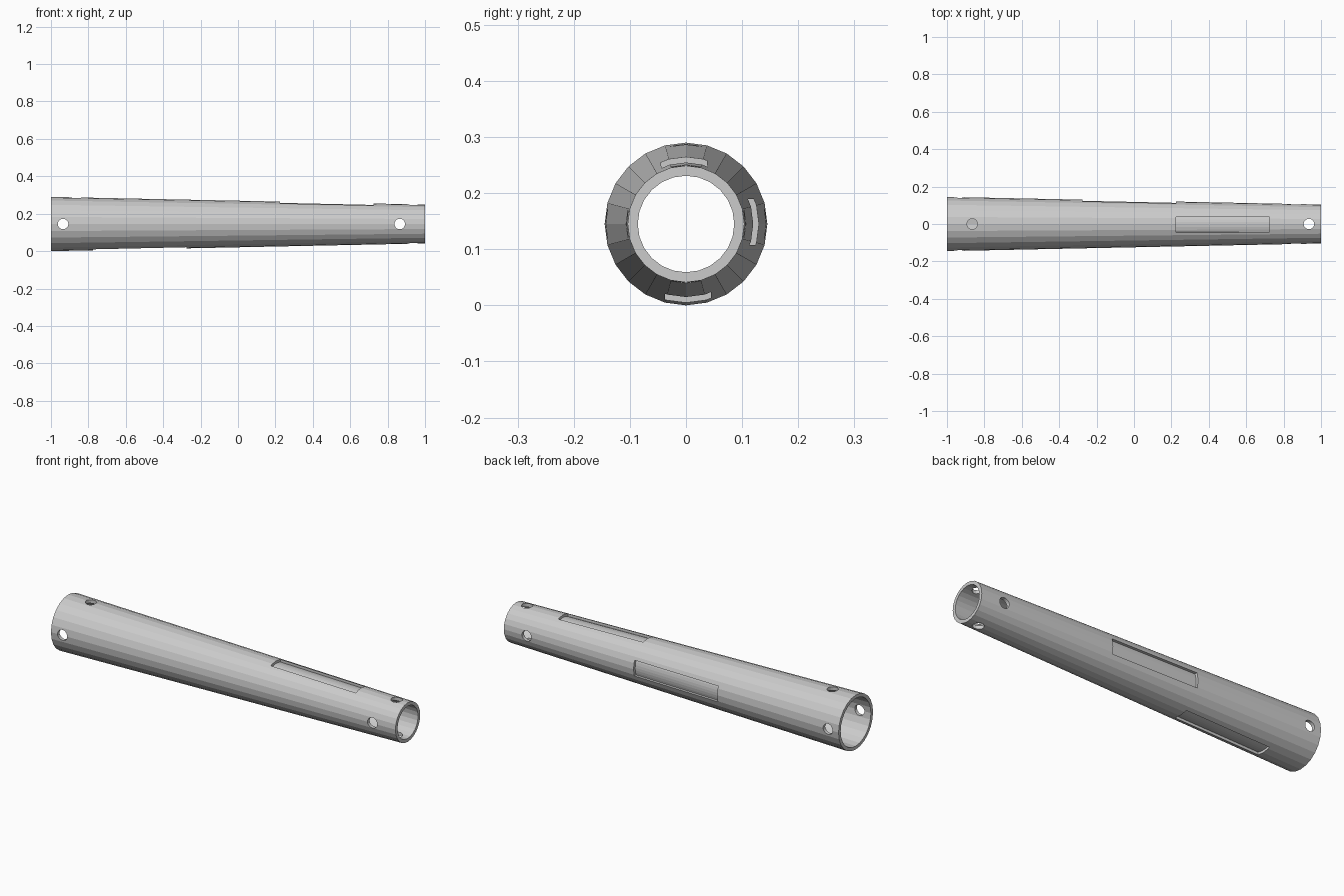
import bpy, bmesh, math
from mathutils import Matrix, Vector

default = bpy.data.objects.get("Cube")
if default:
    bpy.data.objects.remove(default, do_unlink=True)

SIDES = 24
AXIS_Z = 0.145
R_BIG, R_SMALL = 0.145, 0.104
WALL, SLOT_DEPTH, SLOT_HALF = 0.018, 0.014, 0.041

grey = bpy.data.materials.new("grey_metal")
grey.use_nodes = True
colour = (0.6, 0.6, 0.6, 1)
grey.diffuse_color = colour
grey.node_tree.nodes["Principled BSDF"].inputs["Base Color"].default_value = colour


def radius_at(x):
    return R_BIG + (R_SMALL - R_BIG) * (x + 1) / 2


def loft(bm, loops, closed=False):
    """Join equal loops of points with quads, capped unless closed."""
    rings = [[bm.verts.new(p) for p in loop] for loop in loops]
    n = len(rings[0])
    pairs = list(zip(rings, rings[1:]))
    if closed:
        pairs.append((rings[-1], rings[0]))
    else:
        bm.faces.new(rings[0])
        bm.faces.new(rings[-1])
    for a, b in pairs:
        for i in range(n):
            j = (i + 1) % n
            bm.faces.new((a[i], a[j], b[j], b[i]))


def make_object(name, bm):
    bmesh.ops.recalc_face_normals(bm, faces=bm.faces[:])
    mesh = bpy.data.meshes.new(name)
    bm.to_mesh(mesh)
    bm.free()
    mesh.materials.append(grey)
    obj = bpy.data.objects.new(name, mesh)
    bpy.context.scene.collection.objects.link(obj)
    return obj


def ring(x, r):
    angles = [math.tau * i / SIDES for i in range(SIDES)]
    return [Vector((x, r * math.cos(a), AXIS_Z + r * math.sin(a))) for a in angles]


def slot_section(x, turn):
    """Recess outline: curved floor, parallel sides, open outwards."""
    r = radius_at(x) - SLOT_DEPTH
    half = math.asin(SLOT_HALF / r)
    floor = [(r * math.sin(half * k / 3), r * math.cos(half * k / 3)) for k in range(-3, 4)]
    outline = floor + [(SLOT_HALF, 0.2), (-SLOT_HALF, 0.2)]
    move = Matrix.Translation((0, 0, AXIS_Z)) @ Matrix.Rotation(turn, 4, 'X')
    return [move @ Vector((x, y, z)) for y, z in outline]


def cut(target, cutter):
    cutter.hide_render = True
    mod = target.modifiers.new("cut", 'BOOLEAN')
    mod.operation = 'DIFFERENCE'
    mod.solver = 'EXACT'
    mod.object = cutter
    bpy.context.view_layer.objects.active = target
    bpy.ops.object.modifier_apply(modifier=mod.name)
    bpy.data.objects.remove(cutter, do_unlink=True)


# Tapered hollow tube
bm = bmesh.new()
loft(bm, [ring(-1, R_BIG), ring(1, R_SMALL),
          ring(1, R_SMALL - WALL), ring(-1, R_BIG - WALL)], closed=True)
tube = make_object("tapered_tube", bm)

# Shallow slots stepping round the tube: top, back, underside
for start, turn in ((0.225, 0), (-0.275, -math.pi / 2), (-0.775, math.pi)):
    bm = bmesh.new()
    loft(bm, [slot_section(x, turn + 0.03) for x in (start, start + 0.5)])
    cut(tube, make_object("slot_cutter", bm))

# Cross-drilled pin holes at both ends
for x, tilt in ((-0.935, math.pi / 2), (0.865, math.pi / 2), (-0.865, 0), (0.935, 0)):
    bm = bmesh.new()
    place = Matrix.Translation((x, 0, AXIS_Z)) @ Matrix.Rotation(tilt, 4, 'X')
    bmesh.ops.create_cone(bm, cap_ends=True, segments=20, radius1=0.028,
                          radius2=0.028, depth=0.5, matrix=place)
    cut(tube, make_object("hole_cutter", bm))
